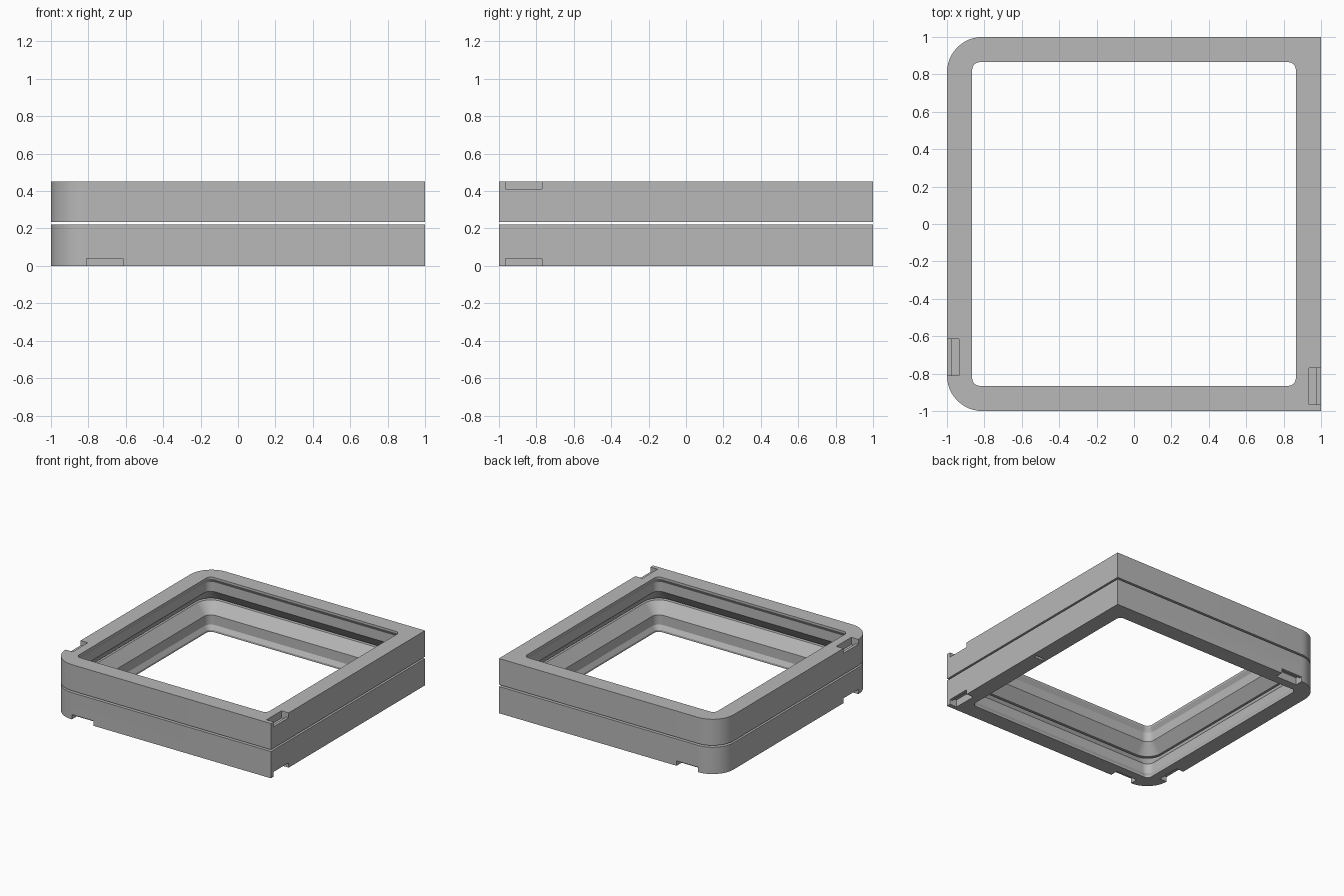
import bpy, bmesh, math

if "Cube" in bpy.data.objects:
    bpy.data.objects.remove(bpy.data.objects["Cube"])

grey = bpy.data.materials.new("neutral grey")
grey.diffuse_color = (0.48, 0.48, 0.48, 1)
grey.use_nodes = True
grey.node_tree.nodes["Principled BSDF"].inputs["Base Color"].default_value = grey.diffuse_color

SEG = 12
HALF = 0.865          # half width of the clear opening


def rounded_square(half, r_right, r_left, z):
    """Counter-clockwise loop; right and left corners have their own radius."""
    pts = []
    for i, (sx, sy) in enumerate([(1, 1), (-1, 1), (-1, -1), (1, -1)]):
        r = r_right if sx > 0 else r_left
        for k in range(SEG + 1):
            a = math.radians(90 * i + 90 * k / SEG)
            pts.append((sx * (half - r) + r * math.cos(a),
                        sy * (half - r) + r * math.sin(a), z))
    return pts


def make_frame(name, height_map):
    """Sweep the wall section round the frame; height_map places z."""
    # inner section: (outward offset from the opening, height)
    inner = [(0, 0), (0, 0.016), (0.02, 0.05), (0.02, 0.13), (0.09, 0.22)]
    loops = [rounded_square(1, 0, 0.19, height_map(z)) for z in (0.22, 0)]
    loops += [rounded_square(HALF + d, 0.04 + d, 0.04 + d, height_map(z))
              for d, z in inner]
    bm = bmesh.new()
    rings = [[bm.verts.new(p) for p in loop] for loop in loops]
    n = len(rings[0])
    for i, a in enumerate(rings):
        b = rings[(i + 1) % len(rings)]
        for j in range(n):
            k = (j + 1) % n
            bm.faces.new((a[j], a[k], b[k], b[j]))
    bmesh.ops.remove_doubles(bm, verts=bm.verts, dist=1e-5)
    bmesh.ops.recalc_face_normals(bm, faces=bm.faces)
    me = bpy.data.meshes.new(name)
    bm.to_mesh(me)
    bm.free()
    me.materials.append(grey)
    ob = bpy.data.objects.new(name, me)
    bpy.context.collection.objects.link(ob)
    return ob


def cut_box(ob, lo, hi):
    """Subtract an axis-aligned box from the part."""
    bpy.ops.mesh.primitive_cube_add(
        size=1, location=[(a + b) / 2 for a, b in zip(lo, hi)])
    cutter = bpy.context.object
    cutter.scale = [b - a for a, b in zip(lo, hi)]
    cutter.data.materials.append(grey)
    bpy.context.view_layer.update()
    mod = ob.modifiers.new("cut", 'BOOLEAN')
    mod.operation, mod.solver, mod.object = 'DIFFERENCE', 'EXACT', cutter
    bpy.context.view_layer.objects.active = ob
    bpy.ops.object.modifier_apply(modifier=mod.name)
    bpy.data.objects.remove(cutter)


def notch(ob, axis, side, start, end, top):
    """Pry notch: shallow at the outer edge, deeper pocket behind it."""
    for inner, outer, depth in ((0.976, 1.05, 0.04), (0.935, 0.977, 0.06)):
        z = (0.45 - depth, 0.5) if top else (-0.05, depth)
        across = sorted((side * inner, side * outer))
        along = (start, end)
        xs, ys = (across, along) if axis == 'x' else (along, across)
        cut_box(ob, (xs[0], ys[0], z[0]), (xs[1], ys[1], z[1]))


lower = make_frame("lower_frame", lambda z: z)
upper = make_frame("upper_frame", lambda z: 0.45 - z * 0.215 / 0.22)

# pry notches under the lower frame, one on each side
notch(lower, 'y', -1, -0.81, -0.615, False)
notch(lower, 'y', 1, -0.81, -0.615, False)
notch(lower, 'x', -1, -0.81, -0.615, False)
notch(lower, 'x', 1, -0.965, -0.77, False)
# pry notches on top of the upper frame
notch(upper, 'x', -1, -0.81, -0.615, True)
notch(upper, 'x', 1, -0.965, -0.77, True)
# plain slot under the right rail
cut_box(lower, (0.89, -0.012, -0.05), (0.97, 0.012, 0.02))

for ob in (lower, upper):
    bpy.ops.object.select_all(action='DESELECT')
    ob.select_set(True)
    bpy.context.view_layer.objects.active = ob
    bpy.ops.object.shade_smooth_by_angle(angle=math.radians(25))
